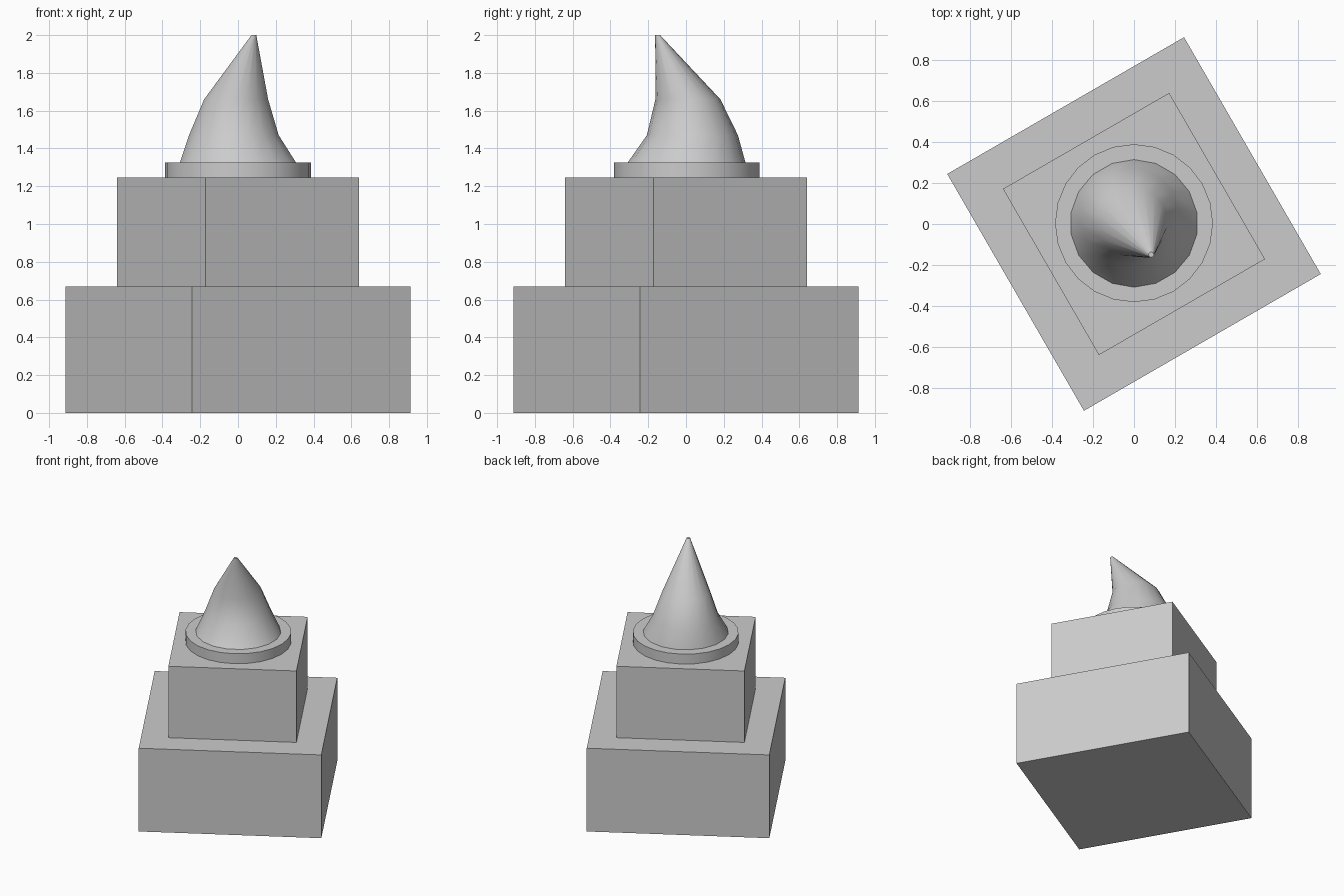
import bpy
import bmesh
import math

if "Cube" in bpy.data.objects:
    bpy.data.objects.remove(bpy.data.objects["Cube"])

TURN = math.radians(30)


def finish(name, bm, smooth=False):
    bmesh.ops.recalc_face_normals(bm, faces=bm.faces)
    mesh = bpy.data.meshes.new(name)
    bm.to_mesh(mesh)
    bm.free()
    ob = bpy.data.objects.new(name, mesh)
    bpy.context.collection.objects.link(ob)
    if smooth:
        bpy.ops.object.select_all(action='DESELECT')
        ob.select_set(True)
        bpy.context.view_layer.objects.active = ob
        bpy.ops.object.shade_smooth_by_angle(angle=math.radians(30))
    return ob


def loft(name, rings, sides, phase=TURN, smooth=False):
    """Skin horizontal rings (x, y, z, radius) and cap both ends."""
    bm = bmesh.new()
    loops = []
    for x, y, z, r in rings:
        angles = [phase + 2 * math.pi * i / sides for i in range(sides)]
        loops.append([bm.verts.new((x + r * math.cos(a), y + r * math.sin(a), z))
                      for a in angles])
    for low, high in zip(loops, loops[1:]):
        for i in range(sides):
            j = (i + 1) % sides
            bm.faces.new((low[i], low[j], high[j], high[i]))
    bm.faces.new(loops[0][::-1])
    bm.faces.new(loops[-1])
    return finish(name, bm, smooth)


def block(name, side, z0, z1):
    r = side / math.sqrt(2)
    return loft(name, [(0, 0, z0, r), (0, 0, z1, r)], 4, TURN + math.pi / 4)


# Two stepped square blocks, turned 30 degrees
block("lower_block", 1.337, 0, 0.67)
block("upper_block", 0.938, 0.67, 1.245)

# Thin round collar
loft("collar", [(0, 0.004, 1.245, 0.386), (0, 0.004, 1.325, 0.386)], 24, smooth=True)

# Leaning spike
loft("bent_spike", [
    (0, 0.003, 1.325, 0.312),
    (-0.022, 0.034, 1.47, 0.241),
    (-0.01, 0.01, 1.66, 0.172),
    (0.084, -0.15, 2.0, 0.013),
], 18, smooth=True)
